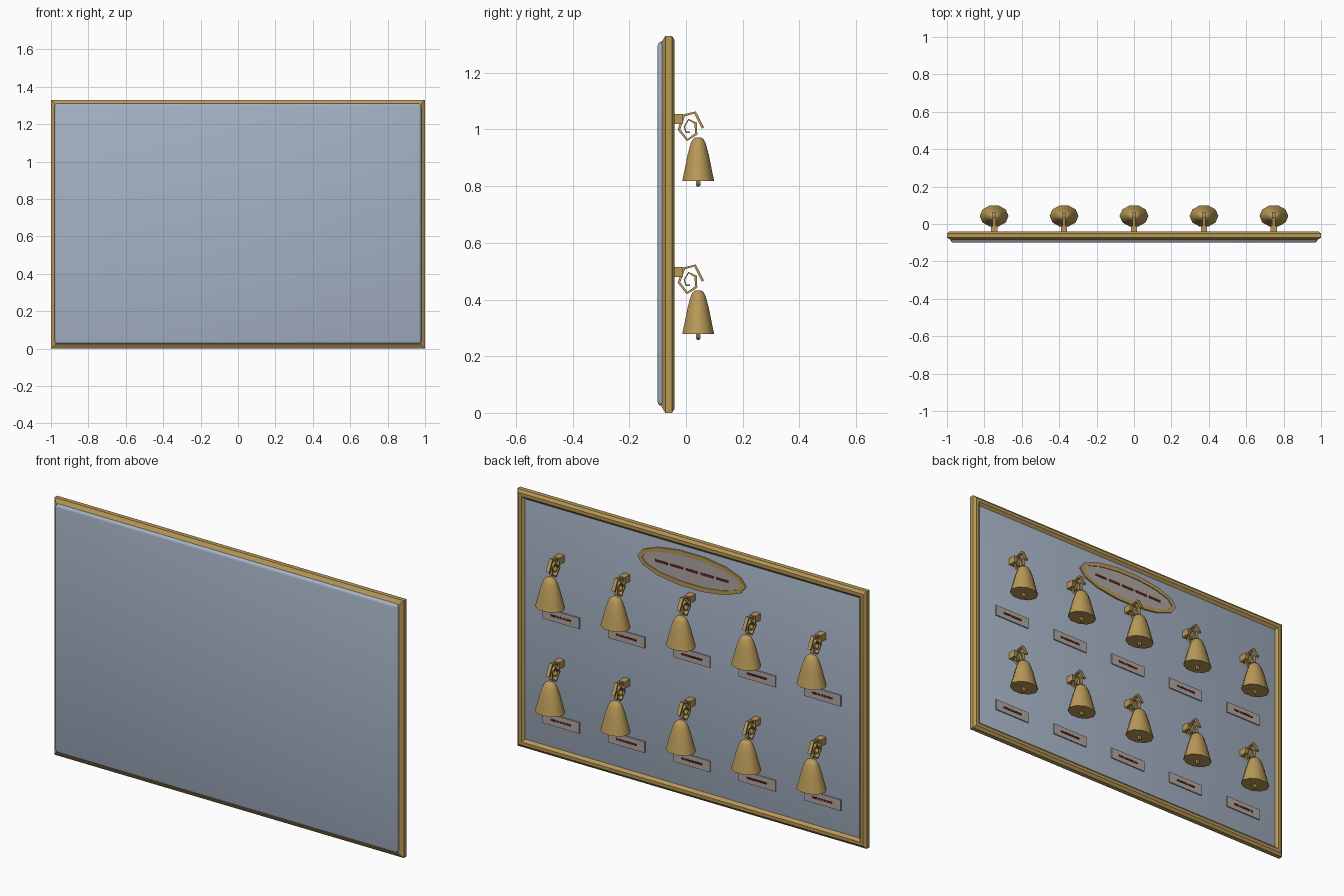
import bpy, bmesh, math
from mathutils import Vector

if "Cube" in bpy.data.objects:
    bpy.data.objects.remove(bpy.data.objects["Cube"])


def material(name, rgb):
    m = bpy.data.materials.new(name)
    m.diffuse_color = (*rgb, 1)
    m.use_nodes = True
    m.node_tree.nodes["Principled BSDF"].inputs["Base Color"].default_value = m.diffuse_color
    return m


BRASS = material("brass", (0.485, 0.319, 0.098))
BLUE = material("blue_grey", (0.38, 0.45, 0.56))
PLATE = material("pale_plate", (0.43, 0.39, 0.36))
INK = material("dark_red_ink", (0.12, 0.02, 0.02))


def finish(name, bm, mat, smooth=None):
    bmesh.ops.recalc_face_normals(bm, faces=bm.faces)
    me = bpy.data.meshes.new(name)
    bm.to_mesh(me)
    bm.free()
    me.materials.append(mat)
    if smooth:
        me.shade_smooth()
        me.set_sharp_from_angle(angle=math.radians(smooth))
    ob = bpy.data.objects.new(name, me)
    bpy.context.collection.objects.link(ob)
    return ob


def add_box(bm, lo, hi):
    lo, hi = Vector(lo), Vector(hi)
    verts = bmesh.ops.create_cube(bm, size=1)["verts"]
    for v in verts:
        v.co = (lo + hi) / 2 + Vector(a * b for a, b in zip(v.co, hi - lo))


def box(name, lo, hi, mat):
    bm = bmesh.new()
    add_box(bm, lo, hi)
    return finish(name, bm, mat)


def skin(bm, rings, loop=False, caps=False):
    """Join equal closed rings of points with quads."""
    vs = [[bm.verts.new(p) for p in r] for r in rings]
    n = len(vs[0])
    for i in range(len(vs) if loop else len(vs) - 1):
        a, b = vs[i], vs[(i + 1) % len(vs)]
        for j in range(n):
            bm.faces.new((a[j], a[(j + 1) % n], b[(j + 1) % n], b[j]))
    if caps:
        bm.faces.new(vs[0])
        bm.faces.new(vs[-1])


def copy(ob, name, offset):
    c = bpy.data.objects.new(name, ob.data)
    c.location = offset
    bpy.context.collection.objects.link(c)


W, H = 1.0, 1.33
BACK = -0.052          # rear surface of the panel

# Panel with softened edges
bm = bmesh.new()
add_box(bm, (-0.98, -0.1, 0.025), (0.98, BACK, 1.31))
bmesh.ops.bevel(bm, geom=bm.edges[:], offset=0.014, segments=3,
                profile=0.5, affect='EDGES')
finish("panel", bm, BLUE, 180)

# Chamfered frame: (inset from the outer edge, y)
profile = [(0, -0.073), (0, -0.05), (0.014, -0.04), (0.03, -0.04),
           (0.045, -0.053), (0.045, -0.075), (0.028, -0.09)]
bm = bmesh.new()
skin(bm, [[(-W + d, y, d), (W - d, y, d), (W - d, y, H - d), (-W + d, y, H - d)]
          for d, y in profile], loop=True)
finish("frame", bm, BRASS)

# Oval sign: plate, rim and row of dashes
SIGN_Z = 1.17


def oval(rx, rz, y, n=14):
    return [(rx * math.cos(2 * math.pi * i / n), y,
             SIGN_Z + rz * math.sin(2 * math.pi * i / n)) for i in range(n)]


bm = bmesh.new()
skin(bm, [oval(0.295, 0.078, BACK - 0.005), oval(0.295, 0.078, BACK + 0.004)], caps=True)
finish("sign_plate", bm, PLATE)
bm = bmesh.new()
skin(bm, [oval(0.31, 0.092, BACK - 0.005), oval(0.31, 0.092, BACK + 0.008),
          oval(0.285, 0.069, BACK + 0.008), oval(0.285, 0.069, BACK - 0.005)], loop=True)
finish("sign_rim", bm, BRASS)
bm = bmesh.new()
for i in range(-2, 3):
    x = i * 0.087
    add_box(bm, (x - 0.036, BACK, SIGN_Z - 0.006), (x + 0.036, BACK + 0.006, SIGN_Z + 0.006))
finish("sign_dashes", bm, INK)

# Bell: oval tapered body, closed underneath
BY = 0.043


def bell_ring(z, k, n=10):
    return [(0.077 * k * math.cos(2 * math.pi * i / n),
             BY + 0.059 * k * math.sin(2 * math.pi * i / n), z) for i in range(n)]


bm = bmesh.new()
skin(bm, [bell_ring(z, k) for z, k in
          [(0.819, 1), (0.865, 0.83), (0.91, 0.67), (0.95, 0.48), (0.964, 0.36), (0.972, 0.2)]],
     caps=True)
bell = finish("bell", bm, BRASS, 50)

# Clapper
bm = bmesh.new()
skin(bm, [bell_ring(z, k, 6) for z, k in
          [(0.825, 0.1), (0.812, 0.16), (0.804, 0.16), (0.798, 0.08)]], caps=True)
clapper = finish("clapper", bm, BRASS)

# Wall block and coiled spring strip
block = box("wall_block", (-0.017, BACK - 0.004, 1.02), (0.017, -0.01, 1.055), BRASS)
path = [Vector(p) for p in
        [(0.06, 1.005), (0.032, 1.06), (-0.007, 1.05), (-0.025, 1.0), (0.004, 0.963),
         (0.036, 0.984), (0.034, 1.022), (0.009, 1.035), (-0.006, 1.01),
         (0.0, 0.99), (0.014, 0.991)]]
rings = []
for i, p in enumerate(path):
    a, b = path[max(i - 1, 0)], path[min(i + 1, len(path) - 1)]
    t = (b - a).normalized()
    o = Vector((-t.y, t.x)) * (0.0045 if i < 7 else 0.0025)
    l, r = p + o, p - o
    rings.append([(-0.009, l.x, l.y), (0.009, l.x, l.y), (0.009, r.x, r.y), (-0.009, r.x, r.y)])
bm = bmesh.new()
skin(bm, rings, caps=True)
spring = finish("spring", bm, BRASS)

# Name plate with a strip of ink marks
label = box("label", (-0.105, BACK - 0.004, 0.698), (0.105, BACK + 0.006, 0.755), PLATE)
bm = bmesh.new()
for i in range(-3, 4):
    x = i * 0.017
    add_box(bm, (x - 0.0075, BACK, 0.722), (x + 0.0075, BACK + 0.008, 0.732))
marks = finish("label_marks", bm, INK)

# Repeat every bell unit in two rows of five
for ob in (bell, clapper, block, spring, label, marks):
    for row in range(2):
        for col in range(-2, 3):
            if row or col:
                copy(ob, f"{ob.name}_{row}_{col + 2}", (col * 0.374, 0, -0.54 * row))
